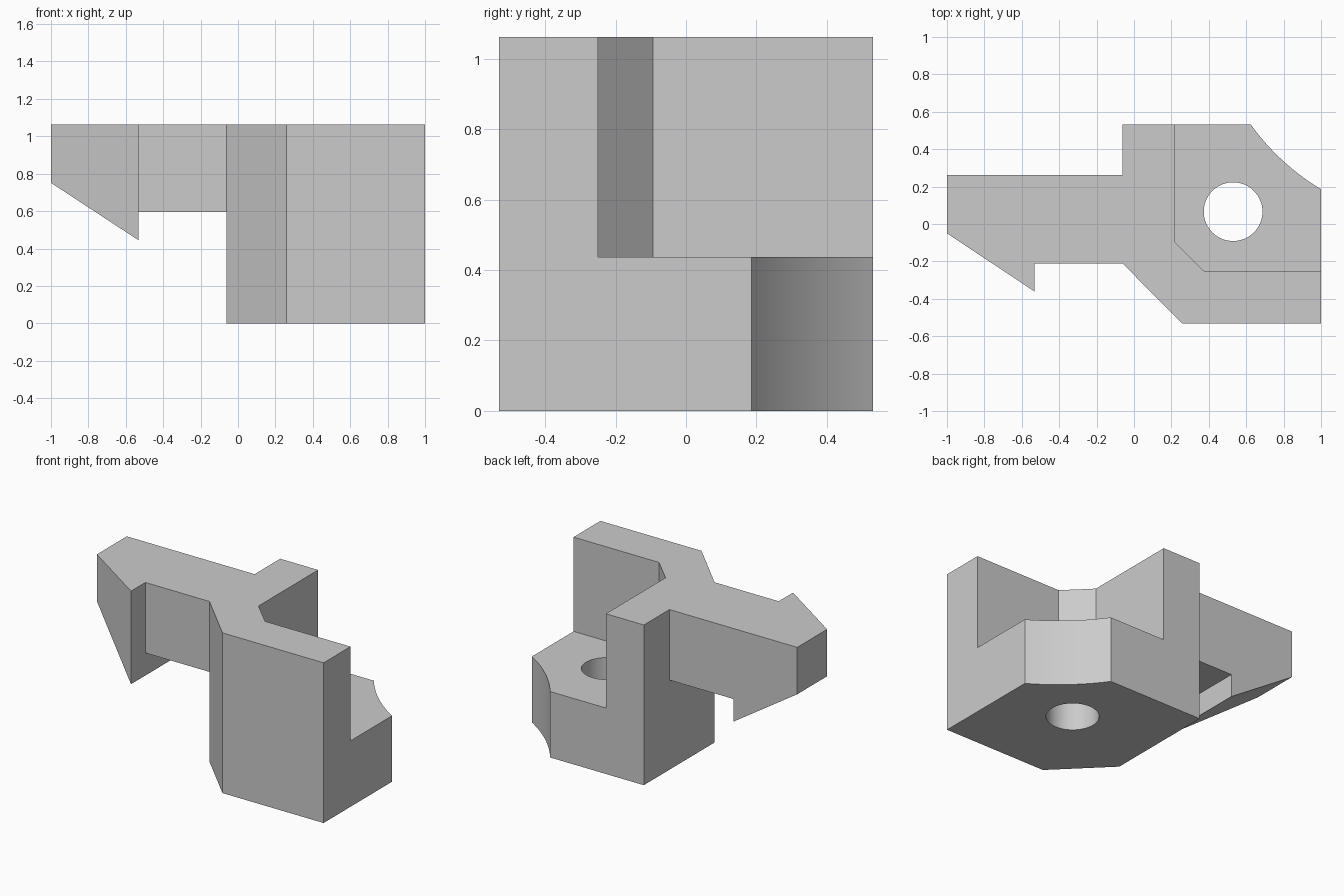
import bpy, bmesh, math
from mathutils import Vector

if "Cube" in bpy.data.objects:
    bpy.data.objects.remove(bpy.data.objects["Cube"], do_unlink=True)

TOP, STEP, HALF = 1.0625, 0.4375, 0.53125

grey = bpy.data.materials.new("plain grey")
grey.use_nodes = True
colour = (0.6, 0.6, 0.6, 1)
grey.diffuse_color = colour
grey.node_tree.nodes["Principled BSDF"].inputs["Base Color"].default_value = colour


def prism(name, points, offset):
    """Closed solid: a 3D polygon swept along offset."""
    bm = bmesh.new()
    face = bm.faces.new([bm.verts.new(p) for p in points])
    swept = bmesh.ops.extrude_face_region(bm, geom=[face], use_keep_orig=True)["geom"]
    bmesh.ops.translate(bm, vec=offset, verts=[v for v in swept if isinstance(v, bmesh.types.BMVert)])
    bmesh.ops.recalc_face_normals(bm, faces=bm.faces)
    mesh = bpy.data.meshes.new(name)
    bm.to_mesh(mesh)
    bm.free()
    mesh.materials.append(grey)
    obj = bpy.data.objects.new(name, mesh)
    bpy.context.collection.objects.link(obj)
    return obj


def hollow_arc(start, end, depth, steps=24):
    """Circular arc from start to end, bowed to the right of travel by depth."""
    a, b = Vector(start), Vector(end)
    chord = b - a
    side = Vector((chord.y, -chord.x)).normalized()
    radius = (chord.length ** 2 / 4 + depth ** 2) / (2 * depth)
    centre = (a + b) / 2 + side * (depth - radius)
    half = math.asin(chord.length / 2 / radius)
    along = chord.normalized()
    angles = [half * (2 * i / steps - 1) for i in range(steps + 1)]
    return [centre + side * radius * math.cos(t) + along * radius * math.sin(t) for t in angles]


# Plan outline: arm, hook, chamfered body and scooped corner
plan = [(-1, 0.263), (-1, -0.05), (-0.533, -0.36), (-0.533, -0.21), (-0.0625, -0.21),
        (0.258, -HALF), (1, -HALF)]
plan += [tuple(p) for p in reversed(hollow_arc((0.625, HALF), (1, 0.186), 0.026))]
plan += [(-0.0625, HALF), (-0.0625, 0.263)]
bracket = prism("bracket", [(x, y, 0) for x, y in plan], (0, 0, TOP))

# Space below the arm and the sloping hook
under = [(-1.2, -0.2), (-0.0625, -0.2), (-0.0625, 0.595), (-0.533, 0.595),
         (-0.533, 0.445), (-1, 0.751), (-1.2, 0.882)]
arm_cutter = prism("arm_cutter", [(x, -1, z) for x, z in under], (0, 2, 0))

# Pocket that leaves an L-shaped wall above the base
pocket = [(0.216, 1), (0.216, -0.094), (0.373, -0.25), (1.2, -0.25), (1.2, 1)]
pocket_cutter = prism("pocket_cutter", [(x, y, STEP) for x, y in pocket], (0, 0, 1))

# Round hole through the base
turns = [math.tau * i / 64 for i in range(64)]
hole_cutter = prism("hole_cutter", [(0.53 + 0.157 * math.cos(t), 0.066 + 0.157 * math.sin(t), -0.2)
                                    for t in turns], (0, 0, 1))

# Cut everything out of the block
bpy.ops.object.select_all(action="DESELECT")
bpy.context.view_layer.objects.active = bracket
bracket.select_set(True)
for cutter in (arm_cutter, pocket_cutter, hole_cutter):
    cutter.hide_render = True
    cut = bracket.modifiers.new(cutter.name, "BOOLEAN")
    cut.operation, cut.solver, cut.object = "DIFFERENCE", "EXACT", cutter
    bpy.ops.object.modifier_apply(modifier=cut.name)
    bpy.data.objects.remove(cutter, do_unlink=True)

bpy.ops.object.shade_smooth_by_angle(angle=math.radians(20))
